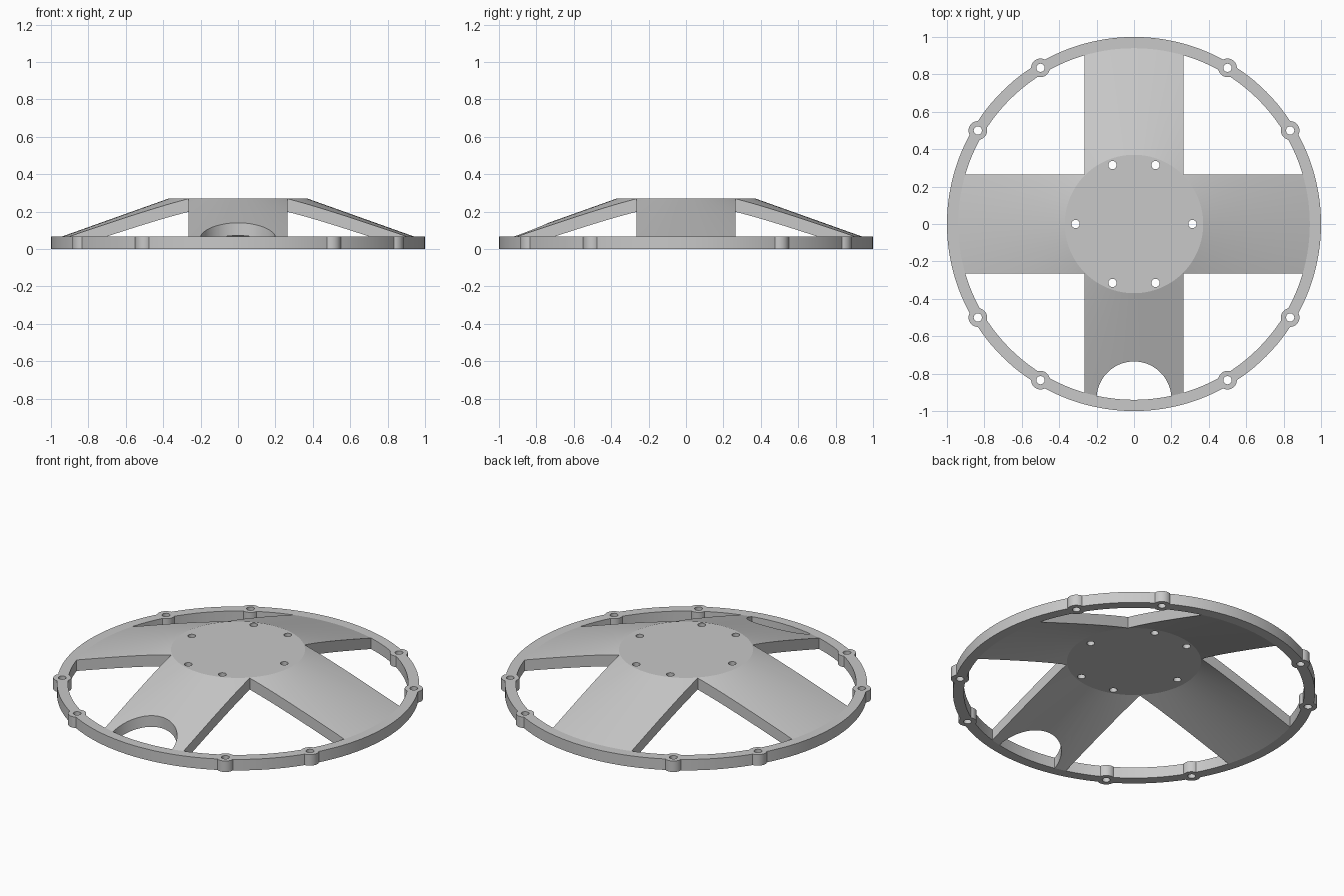
import bpy, bmesh, math
from mathutils import Matrix

cube = bpy.data.objects.get("Cube")
if cube:
    bpy.data.objects.remove(cube, do_unlink=True)

SEGMENTS = 144
RIM_INNER, RIM_HEIGHT = 0.94, 0.067
ARM_HALF = 0.265

grey = bpy.data.materials.new("light grey")
grey.use_nodes = True
grey.diffuse_color = (0.58, 0.58, 0.58, 1)
grey.node_tree.nodes["Principled BSDF"].inputs["Base Color"].default_value = (0.58, 0.58, 0.58, 1)


def make_object(name, bm):
    bmesh.ops.recalc_face_normals(bm, faces=bm.faces)
    mesh = bpy.data.meshes.new(name)
    bm.to_mesh(mesh)
    bm.free()
    mesh.materials.append(grey)
    obj = bpy.data.objects.new(name, mesh)
    bpy.context.collection.objects.link(obj)
    return obj


def add_loft(bm, loops):
    """Close a stack of matching point loops into a capped solid."""
    rings = [[bm.verts.new(p) for p in loop] for loop in loops]
    for a, b in zip(rings, rings[1:]):
        for i in range(len(a)):
            bm.faces.new((a[i - 1], a[i], b[i], b[i - 1]))
    bm.faces.new(rings[0])
    bm.faces.new(rings[-1])


def add_cutting_prism(bm, outline):
    add_loft(bm, [[(x, y, z) for x, y in outline] for z in (-0.2, 0.5)])


def add_cylinders(bm, centres, radius, z0, z1):
    for x, y in centres:
        bmesh.ops.create_cone(bm, cap_ends=True, segments=32, radius1=radius,
                              radius2=radius, depth=z1 - z0,
                              matrix=Matrix.Translation((x, y, (z0 + z1) / 2)))


def arc(radius, start, end, steps, cy=0):
    angles = [start + (end - start) * i / steps for i in range(steps + 1)]
    return [(radius * math.cos(a), cy + radius * math.sin(a)) for a in angles]


def combine(target, tool, operation):
    mod = target.modifiers.new(operation.title(), 'BOOLEAN')
    mod.operation, mod.object, mod.solver = operation, tool, 'EXACT'
    bpy.context.view_layer.objects.active = target
    bpy.ops.object.modifier_apply(modifier=mod.name)
    bpy.data.objects.remove(tool, do_unlink=True)


# Raised conical shell with a flat hub and an upright rim
bm = bmesh.new()
circle = arc(1, 0, math.tau, SEGMENTS)[:-1]
profile = [(0.37, 0.2), (RIM_INNER, 0), (1, 0),
           (1, RIM_HEIGHT), (RIM_INNER, RIM_HEIGHT), (0.37, 0.27)]
add_loft(bm, [[(x * r, y * r, z) for x, y in circle] for r, z in profile])
cover = make_object("domed_cross_cover", bm)

# Four corner windows leave the cross arms
bm = bmesh.new()
corner = math.asin(ARM_HALF / RIM_INNER)
window = [(ARM_HALF, ARM_HALF)] + arc(RIM_INNER, corner, math.pi / 2 - corner, 24)
for sx, sy in ((1, 1), (-1, 1), (-1, -1), (1, -1)):
    add_cutting_prism(bm, [(sx * x, sy * y) for x, y in window])

# Rounded opening at the foot of the front arm, ending on the rim
radius, centre = 0.2, 0.935
meet_y = (RIM_INNER ** 2 + centre ** 2 - radius ** 2) / (2 * centre)
start = math.asin((centre - meet_y) / radius)
half = math.acos(meet_y / RIM_INNER)
opening = arc(radius, start, math.pi - start, 40, cy=-centre)
opening += arc(RIM_INNER, -math.pi / 2 - half, -math.pi / 2 + half, 12)[1:-1]
add_cutting_prism(bm, opening)
combine(cover, make_object("window_cutter", bm), 'DIFFERENCE')

# Screw lugs around the rim
lugs = [(sx * x, sy * y) for x, y in ((0.5, 0.835), (0.835, 0.5))
        for sx in (-1, 1) for sy in (-1, 1)]
bm = bmesh.new()
add_cylinders(bm, lugs, 0.05, 0, RIM_HEIGHT)
combine(cover, make_object("rim_lugs", bm), 'UNION')

# Screw holes in the lugs and the hub
hub_holes = [(sx * 0.115, sy * 0.315) for sx in (-1, 1) for sy in (-1, 1)]
hub_holes += [(-0.312, 0), (0.312, 0)]
bm = bmesh.new()
add_cylinders(bm, lugs + hub_holes, 0.022, -0.2, 0.5)
combine(cover, make_object("hole_cutter", bm), 'DIFFERENCE')

# Smooth the curved walls, keep the rims crisp
bpy.ops.object.select_all(action='DESELECT')
cover.select_set(True)
bpy.context.view_layer.objects.active = cover
bpy.ops.object.shade_smooth_by_angle(angle=math.radians(15))
